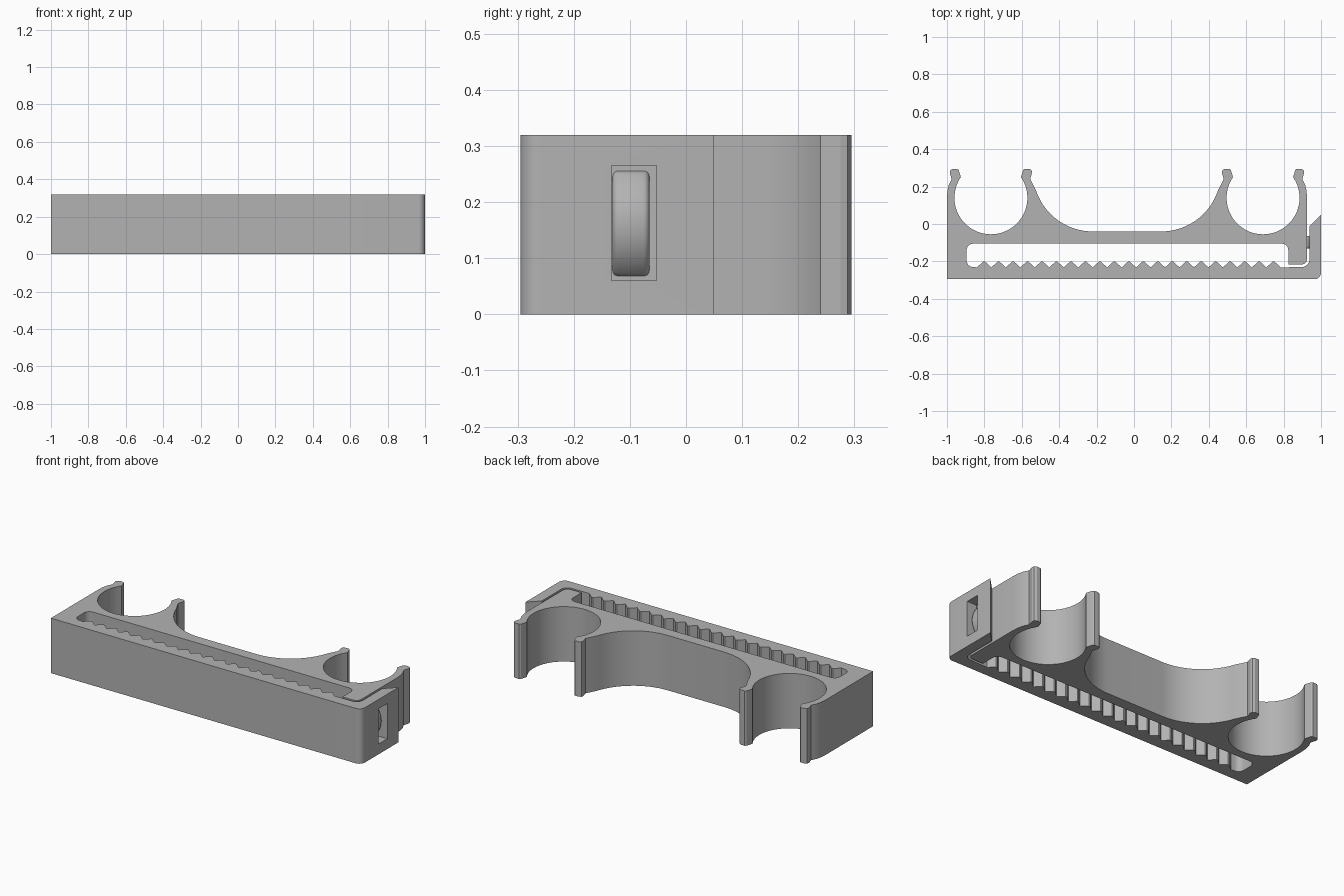
import bpy, bmesh, math
from mathutils import Matrix

if "Cube" in bpy.data.objects:
    bpy.data.objects.remove(bpy.data.objects["Cube"])

HEIGHT = 0.32
AXIS = -0.0375          # symmetry line of the two tube clips

grey = bpy.data.materials.new("plain grey")
grey.diffuse_color = (0.45, 0.45, 0.45, 1)
grey.use_nodes = True
grey.node_tree.nodes["Principled BSDF"].inputs["Base Color"].default_value = grey.diffuse_color


def arc(cx, cy, r, a0, a1, n):
    """Points on an arc, angles in degrees."""
    return [(cx + r * math.cos(math.radians(a0 + (a1 - a0) * i / n)),
             cy + r * math.sin(math.radians(a0 + (a1 - a0) * i / n)))
            for i in range(n + 1)]


def prism(name, points, depth):
    """Extrude a closed 2D outline upward along z."""
    bm = bmesh.new()
    face = bm.faces.new([bm.verts.new((x, y, 0)) for x, y in points])
    new = bmesh.ops.extrude_face_region(bm, geom=[face])["geom"]
    bmesh.ops.translate(bm, vec=(0, 0, depth),
                        verts=[v for v in new if isinstance(v, bmesh.types.BMVert)])
    bmesh.ops.recalc_face_normals(bm, faces=bm.faces)
    mesh = bpy.data.meshes.new(name)
    bm.to_mesh(mesh)
    bm.free()
    mesh.materials.append(grey)
    obj = bpy.data.objects.new(name, mesh)
    bpy.context.collection.objects.link(obj)
    return obj


def activate(obj):
    bpy.ops.object.select_all(action='DESELECT')
    obj.select_set(True)
    bpy.context.view_layer.objects.active = obj


# One tube clip: outer wall, lip, round seat, second lip, flare to the bridge
lip = [(-0.975, 0.24), (-0.985, 0.275), (-0.982, 0.288), (-0.97, 0.295),
       (-0.945, 0.295), (-0.937, 0.288)]
cx, cy, r = -0.765, 0.14, 0.195
clip = [(-1.0, 0.14), (-0.998, 0.175), (-0.99, 0.21)] + lip
clip += arc(cx, cy, r, 145.5, 394.5, 48)
clip += [(2 * cx - x, y) for x, y in reversed(lip)]
clip += arc(-0.22, 0.28, 0.32, 198, 270, 20)
clips = clip + [(2 * AXIS - x, y) for x, y in reversed(clip)]

# Jaw end that snaps behind the latch, then the slot roof and left end
jaw = arc(0.895, -0.187, 0.03, 0, -90, 6) + [(0.825, -0.217)]
slot = arc(0.79, -0.14, 0.035, 0, 90, 6)
slot += arc(-0.86, -0.14, 0.035, 90, 180, 6)
slot += arc(-0.86, -0.195, 0.035, 180, 270, 6)

# Row of gripping teeth along the lower arm
TEETH, X0, X1 = 21, -0.84, 0.785
pitch = (X1 - X0) / TEETH
teeth = []
for i in range(TEETH):
    x = X0 + i * pitch
    teeth += [(x, -0.232), (x + pitch * 0.44, -0.201), (x + pitch * 0.56, -0.201)]
teeth += [(X1, -0.232)]

# Lower arm and hooked latch
latch = arc(0.898, -0.19, 0.04, -90, 0, 6) + [(0.938, -0.012), (1.0, 0.05)]
latch += arc(0.965, -0.26, 0.035, 0, -90, 8) + [(-1.0, -0.295)]

body = prism("clamp_body", clips + jaw + slot + teeth + latch, HEIGHT)

# Window through the latch
cutter = prism("window_cutter", [(0.931, -0.133), (1.1, -0.133),
                                 (1.1, -0.053), (0.931, -0.053)], 0.205)
cutter.location.z = 0.06
cutter.hide_render = True
cut = body.modifiers.new("window", 'BOOLEAN')
cut.operation, cut.solver, cut.object = 'DIFFERENCE', 'EXACT', cutter
activate(body)
bpy.ops.object.modifier_apply(modifier="window")
bpy.data.objects.remove(cutter)
bpy.ops.object.shade_smooth_by_angle(angle=math.radians(25))

# Rounded locking bump on the jaw, showing in the window
half, rise = 0.096, 0.05
rad = (half ** 2 + rise ** 2) / (2 * rise)
sweep = math.degrees(math.asin(half / rad))
outline = [(-0.03, -half)] + arc(rise - rad, 0, rad, -sweep, sweep, 20) + [(-0.03, half)]
bump = prism("locking_bump", outline, 0.066)
# Outline plane becomes x-z, thickness runs along -y
bump.data.transform(Matrix.Translation((0.925, -0.065, 0.162)) @
                    Matrix.Rotation(math.pi / 2, 4, 'X'))
bevel = bump.modifiers.new("soft_edges", 'BEVEL')
bevel.width, bevel.segments = 0.016, 4
bevel.limit_method, bevel.angle_limit = 'ANGLE', math.radians(30)
activate(bump)
bpy.ops.object.modifier_apply(modifier="soft_edges")
bpy.ops.object.shade_smooth_by_angle(angle=math.radians(35))
